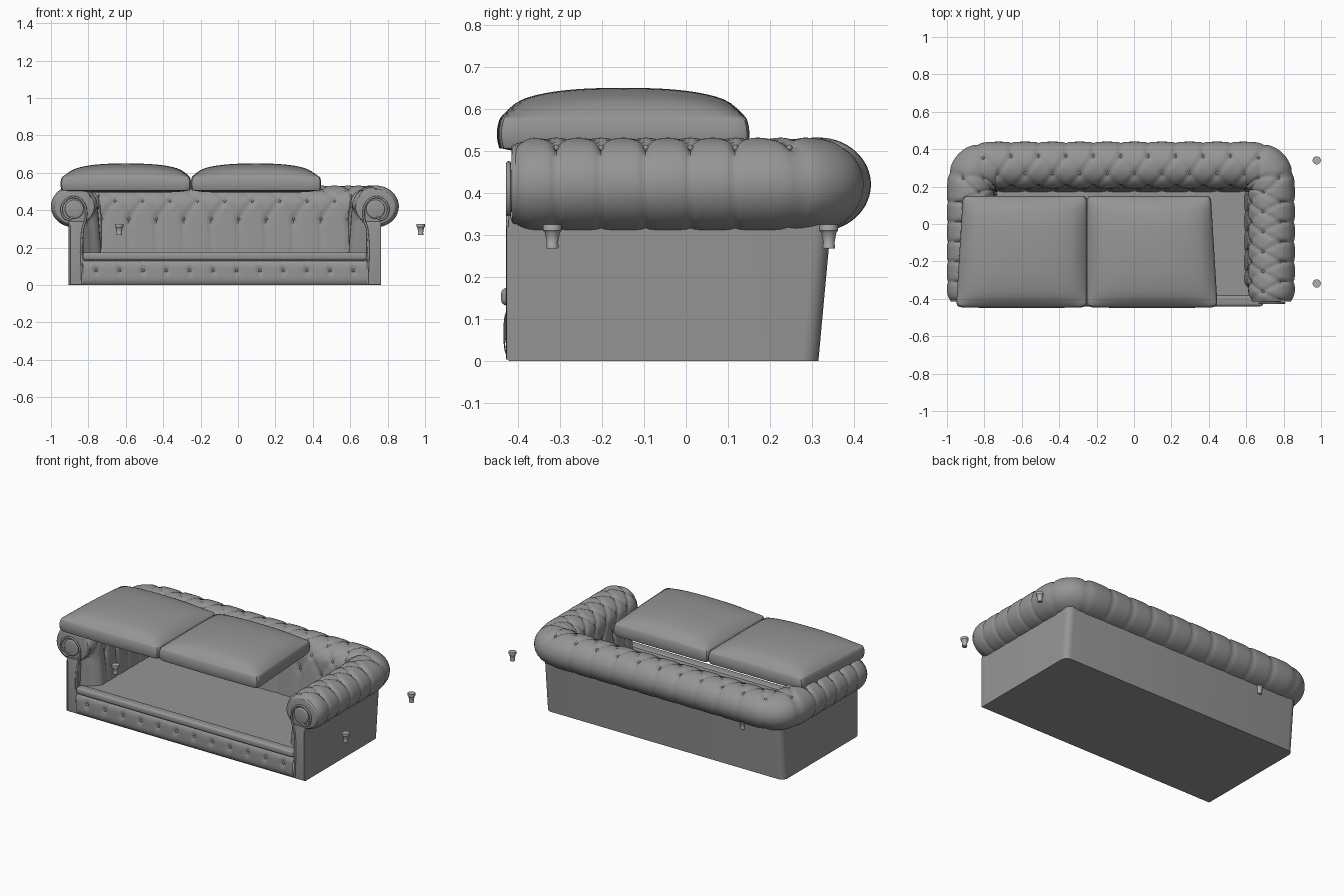
import bpy, bmesh
from math import sin, cos, pi, exp, radians
from mathutils import Matrix, Vector

if "Cube" in bpy.data.objects:
    bpy.data.objects.remove(bpy.data.objects["Cube"])

MID = -0.07            # sofa centre line in x


def material(name, grey):
    m = bpy.data.materials.new(name)
    m.use_nodes = True
    m.diffuse_color = (grey, grey, grey, 1)
    m.node_tree.nodes["Principled BSDF"].inputs["Base Color"].default_value = (grey, grey, grey, 1)
    return m


UPHOLSTERY = material("grey upholstery", 0.30)
LEG_GREY = material("light grey legs", 0.42)


def finish(name, bm, mat=UPHOLSTERY, x=MID, angle=40):
    bmesh.ops.recalc_face_normals(bm, faces=bm.faces)
    mesh = bpy.data.meshes.new(name)
    bm.to_mesh(mesh)
    bm.free()
    ob = bpy.data.objects.new(name, mesh)
    bpy.context.collection.objects.link(ob)
    mesh.materials.append(mat)
    ob.location.x = x
    bpy.ops.object.select_all(action="DESELECT")
    ob.select_set(True)
    bpy.context.view_layer.objects.active = ob
    bpy.ops.object.shade_smooth_by_angle(angle=radians(angle))
    return ob


def grid(bm, rows):
    vs = [[bm.verts.new(p) for p in row] for row in rows]
    for a, b in zip(vs, vs[1:]):
        for i in range(len(a) - 1):
            bm.faces.new((a[i], a[i + 1], b[i + 1], b[i]))
    return vs


def box(name, x, y, z, bevel=0.0):
    bm = bmesh.new()
    bmesh.ops.create_cube(bm, size=1)
    for v in bm.verts:
        v.co = [lo + (c + 0.5) * (hi - lo) for c, (lo, hi) in zip(v.co, (x, y, z))]
    if bevel:
        bmesh.ops.bevel(bm, geom=bm.edges[:], offset=bevel, segments=4, profile=0.5, affect="EDGES")
    return finish(name, bm)


def button(bm, at, r=0.008):
    bmesh.ops.create_icosphere(bm, subdivisions=2, radius=r, matrix=Matrix.Translation(at))


def near(a):
    return abs(a - round(a))


def tuft(p, v, last, crease, pit):
    """Depth of diamond tufting; pleats run straight on beyond the button rows."""
    c = min(max(v, 0), last)
    da, db = near(p + c / 2), near(p - c / 2)
    depth = crease * exp(-13 * min(da, db)) * exp(-0.3 * abs(v - c))
    return depth + pit * exp(-70 * (da * da + db * db)) * exp(-12 * (v - c) ** 2)


# Arms and back: one rolled section swept round a U, p counts pleats from the middle
def station(p):
    a, side = abs(p), 1 if p >= 0 else -1
    x, y, th, to_front = 0.66, 0.17, 0, 1
    if a <= 4.5:
        x = 0.66 * a / 4.5
    elif a <= 6.5:
        th = (a - 4.5) / 2 * pi / 2
    else:
        th = pi / 2
        y -= (a - 6.5) / 5.5 * 0.585
        to_front = y + 0.415
    s, c = sin(th), abs(cos(th))
    f = (s ** 2.6 + c ** 2.6) ** (-1 / 2.6)
    return Vector((side * x, y, 0)), Vector((side * s * f, c * f, 0)), to_front


def section(t):
    if t < 0.27:
        return 0.02 * t / 0.27, 0.15 + t, -1, 0
    a = pi - (t - 0.27) / 0.118
    return 0.145 + 0.125 * cos(a), 0.42 + 0.112 * sin(a), cos(a), sin(a)


def roll_point(p, t, lift=0.0, tufted=True):
    base, out, front = station(p)
    w, z, nw, nz = section(t)
    d = lift - 0.02 * max(0, 1 - front / 0.06) ** 2
    if tufted:
        d -= tuft(p + 0.5, (t - 0.205) / 0.1, 3, 0.011, 0.012)
    if t < 0.27:       # the inner face draws back to the post at the front
        k = max(0, 1 - front / 0.11)
        w += 0.085 * k * k * (3 - 2 * k) * min(1, (0.42 - z) / 0.08)
    return base + out * (w + d * nw) + Vector((0, 0, z + d * nz))


bm = bmesh.new()
NP, NT = 240, 64
grid(bm, [[roll_point(-12 + 24 * i / NP, 0.795 * j / NT) for j in range(NT + 1)] for i in range(NP + 1)])
finish("rolled_arms_and_back", bm, angle=70)

bm = bmesh.new()
for row in range(4):
    for k in range(-12, 13):
        p = k + (0.5 if row % 2 == 0 else 0)
        if abs(p) < 11.9:
            button(bm, roll_point(p, 0.205 + 0.1 * row, -0.017, False))
finish("roll_buttons", bm)

# Outer shell: floor and three walls, the back leaning outwards
bm = bmesh.new()
bmesh.ops.create_cube(bm, size=1)
for v in bm.verts:
    top = v.co.z > 0
    v.co = (v.co.x * 1.67, (0.345 if top else 0.315) if v.co.y > 0 else -0.42, 0.325 if top else 0)
corners = [e for e in bm.edges if all(v.co.y > 0 for v in e.verts) and abs(e.verts[0].co.z - e.verts[1].co.z) > 0.1]
bmesh.ops.bevel(bm, geom=corners, offset=0.04, segments=5, profile=0.5, affect="EDGES")
bm.normal_update()
bmesh.ops.delete(bm, geom=[f for f in bm.faces if f.normal.z > 0.9 or f.normal.y < -0.9], context="FACES")
finish("outer_shell", bm)

# Seat deck and its front rail
box("seat_deck", (-0.76, 0.76), (-0.42, 0.24), (0.10, 0.168))
box("front_rail", (-0.76, 0.76), (-0.44, -0.38), (0.132, 0.174), 0.014)

# Tufted front panel with a single row of buttons
STEP = 0.125
bm = bmesh.new()
rows = []
for j in range(17):
    h = j / 16
    bulge = 0.016 * (1 - abs(2 * h - 1) ** 4)
    rows.append([(x, -0.418 - bulge + tuft(x / STEP + 0.5, (h - 0.58) * 2, 0, 0.004, 0.012), 0.132 * h)
                 for x in (-0.76 + 1.52 * i / 144 for i in range(145))])
grid(bm, rows)
finish("front_panel", bm, angle=60)
bm = bmesh.new()
for k in range(12):
    button(bm, ((k - 5.5) * STEP, -0.424, 0.077))
finish("front_panel_buttons", bm)


# Arm fronts: post, scroll disc and piping
def piping(name, pts, side, r):
    cu = bpy.data.curves.new(name, "CURVE")
    cu.dimensions = "3D"
    cu.bevel_depth, cu.bevel_resolution, cu.resolution_u = r, 2, 5
    sp = cu.splines.new("BEZIER")
    sp.bezier_points.add(len(pts) - 1)
    for b, (x, z) in zip(sp.bezier_points, pts):
        b.co = (side * x, -0.422, z)
        b.handle_left_type = b.handle_right_type = "AUTO"
    ob = bpy.data.objects.new(name, cu)
    ob.location.x = MID
    cu.materials.append(UPHOLSTERY)
    bpy.context.collection.objects.link(ob)


def disc(name, side, rx, rz, y0, y1, z):
    bm = bmesh.new()
    bmesh.ops.create_cone(bm, cap_ends=True, segments=40, radius1=1, radius2=1, depth=1,
                          matrix=Matrix.Rotation(pi / 2, 4, "X"))
    for v in bm.verts:
        v.co = (side * 0.805 + v.co.x * rx, y0 if v.co.y < 0 else y1, z + v.co.z * rz)
    rim = [e for e in bm.edges if all(abs(v.co.y - y0) < 1e-4 for v in e.verts)]
    bmesh.ops.bevel(bm, geom=rim, offset=0.008, segments=3, profile=0.5, affect="EDGES")
    finish(name, bm)


hook = [(0.762, 0.004), (0.762, 0.29), (0.742, 0.37), (0.757, 0.44), (0.81, 0.47),
        (0.862, 0.44), (0.872, 0.39), (0.84, 0.35), (0.81, 0.365)]
for side, label in ((1, "left"), (-1, "right")):
    box(label + "_post", sorted((side * 0.755, side * 0.835)), (-0.423, -0.36), (0, 0.34), 0.004)
    disc(label + "_scroll", side, 0.108, 0.096, -0.415, -0.38, 0.418)
    disc(label + "_scroll_panel", side, 0.05, 0.05, -0.424, -0.40, 0.405)
    piping(label + "_scroll_piping", hook, side, 0.006)
    piping(label + "_post_piping", [(0.83, 0.004), (0.83, 0.15), (0.83, 0.32)], side, 0.005)

# Loose seat cushions: crowned, slightly wider at the front
for side, label in ((1, "left"), (-1, "right")):
    bm = bmesh.new()
    bmesh.ops.create_cube(bm, size=2)
    bmesh.ops.subdivide_edges(bm, edges=bm.edges[:], cuts=15, use_grid_fill=True)
    for v in bm.verts:
        X, Y, Z = v.co
        crown = ((1 - abs(X) ** 2.5) * (1 - abs(Y) ** 2.5)) ** 0.5
        lip = max(abs(X), abs(Y)) ** 10
        z = 0.54 + Z * 0.04 + (0.07 * crown if Z > 0.99 else 0)
        if Z < -0.99:
            z = 0.495 + 0.012 * lip
        swell = 0.008 * (1 - Z * Z)
        x = X * (0.342 + swell)
        if X * side > 0:
            x -= side * X * side * 0.018 * (1 + Y)
        y = -0.147 + Y * (0.290 + swell) - (0.005 * (1 - X * X) if Y < 0 else 0)
        v.co = (x, y, z)
    ob = finish(label + "_cushion", bm, x=-0.252 + side * 0.349, angle=80)
    sub = ob.modifiers.new("soften", "SUBSURF")
    sub.levels = sub.render_levels = 1

# Turned legs, set apart from the body
leg_profile = [(0, 0.268), (0.014, 0.268), (0.015, 0.274), (0.013, 0.28), (0.018, 0.306),
               (0.022, 0.31), (0.022, 0.325), (0, 0.325)]
for x, a in ((-0.635, "right"), (0.977, "left")):
    for y, b in ((-0.318, "front"), (0.34, "back")):
        bm = bmesh.new()
        grid(bm, [[(r * cos(i * pi / 12), y + r * sin(i * pi / 12), z) for i in range(25)] for r, z in leg_profile])
        bmesh.ops.remove_doubles(bm, verts=bm.verts, dist=1e-5)
        finish(b + "_" + a + "_leg", bm, LEG_GREY, x=x)
